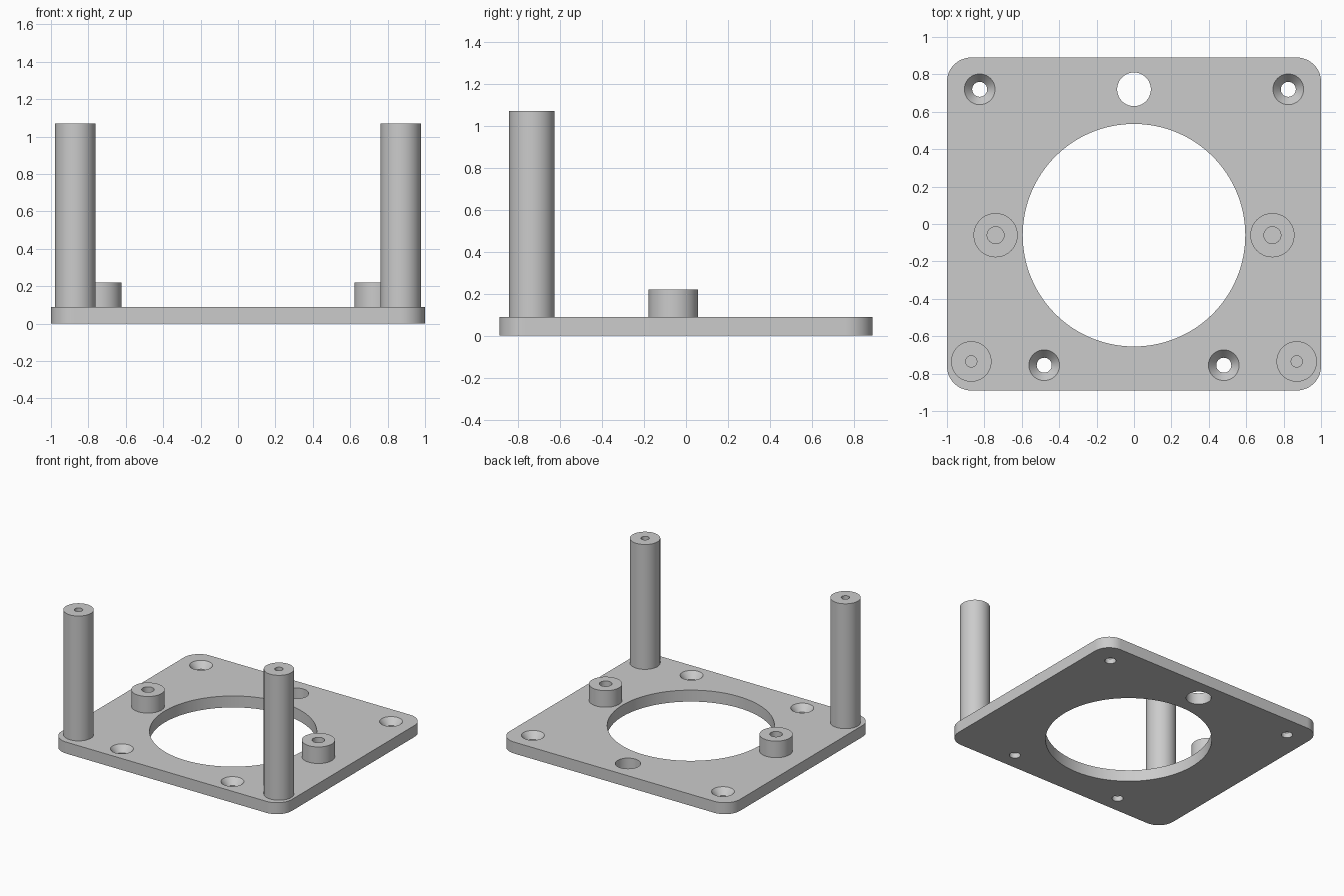
import bpy, bmesh, math
from mathutils import Vector

if "Cube" in bpy.data.objects:
    bpy.data.objects.remove(bpy.data.objects["Cube"], do_unlink=True)

grey = bpy.data.materials.new("plain_grey")
grey.use_nodes = True
colour = (0.6, 0.6, 0.6, 1)
grey.diffuse_color = colour
grey.node_tree.nodes["Principled BSDF"].inputs["Base Color"].default_value = colour

HALF_X, HALF_Y, THICK, CORNER = 1.0, 0.89, 0.09, 0.13


def finish(name, bm):
    bmesh.ops.recalc_face_normals(bm, faces=bm.faces)
    mesh = bpy.data.meshes.new(name)
    bm.to_mesh(mesh)
    bm.free()
    mesh.materials.append(grey)
    obj = bpy.data.objects.new(name, mesh)
    bpy.context.collection.objects.link(obj)
    return obj


def select(obj):
    bpy.ops.object.select_all(action="DESELECT")
    obj.select_set(True)
    bpy.context.view_layer.objects.active = obj


def smooth(obj):
    select(obj)
    bpy.ops.object.shade_smooth_by_angle(angle=math.radians(30))


def lathe(name, profile, x, y, steps=64):
    """Turn a closed (radius, z) profile that starts and ends on the axis."""
    bm = bmesh.new()
    verts = [bm.verts.new((r, 0, z)) for r, z in profile]
    edges = [bm.edges.new(pair) for pair in zip(verts, verts[1:])]
    bmesh.ops.spin(bm, geom=verts + edges, cent=(0, 0, 0), axis=(0, 0, 1),
                   angle=math.tau, steps=steps, use_duplicate=False)
    bmesh.ops.remove_doubles(bm, verts=bm.verts, dist=0.0001)
    bmesh.ops.translate(bm, verts=bm.verts, vec=(x, y, 0))
    return finish(name, bm)


def rounded_plate(name):
    bm = bmesh.new()
    outline = []
    for i, (sx, sy) in enumerate([(1, 1), (-1, 1), (-1, -1), (1, -1)]):
        for k in range(17):
            a = math.pi / 2 * (i + k / 16)
            outline.append(bm.verts.new((sx * (HALF_X - CORNER) + CORNER * math.cos(a),
                                         sy * (HALF_Y - CORNER) + CORNER * math.sin(a), 0)))
    face = bm.faces.new(outline)
    top = bmesh.ops.extrude_face_region(bm, geom=[face])["geom"]
    bmesh.ops.translate(bm, verts=[v for v in top if isinstance(v, bmesh.types.BMVert)],
                        vec=Vector((0, 0, THICK)))
    return finish(name, bm)


def cut(target, cutter):
    cutter.hide_render = True
    mod = target.modifiers.new("hole", "BOOLEAN")
    mod.operation, mod.solver, mod.object = "DIFFERENCE", "EXACT", cutter
    select(target)
    bpy.ops.object.modifier_apply(modifier=mod.name)
    bpy.data.objects.remove(cutter, do_unlink=True)


def bore(radius):
    return [(0, -0.1), (radius, -0.1), (radius, 0.2), (0, 0.2)]


def standoff(name, x, y, radius, top, hole, floor):
    """Round pillar with a blind screw hole in its top."""
    profile = [(0, THICK - 0.005), (radius, THICK - 0.005), (radius, top),
               (hole, top), (hole, floor), (0, floor)]
    smooth(lathe(name, profile, x, y))


# Base plate with its large opening and cable hole
plate = rounded_plate("base_plate")
cut(plate, lathe("opening_cutter", bore(0.595), 0, -0.06, 128))
cut(plate, lathe("cable_hole_cutter", bore(0.09), 0, 0.72))

# Countersunk screw holes
countersink = [(0, -0.1), (0.04, -0.1), (0.04, 0.04), (0.082, THICK),
               (0.082, 0.2), (0, 0.2)]
for side in (1, -1):
    for x, y in [(0.825, 0.72), (0.48, -0.755)]:
        cut(plate, lathe("screw_hole_cutter", countersink, side * x, y))
smooth(plate)

# Tall front posts and short middle bosses
for side, label in ((1, "left"), (-1, "right")):
    standoff("tall_post_" + label, side * 0.87, -0.735, 0.108, 1.07, 0.03, 0.75)
    standoff("short_boss_" + label, side * 0.74, -0.06, 0.118, 0.22, 0.045, 0.1)
